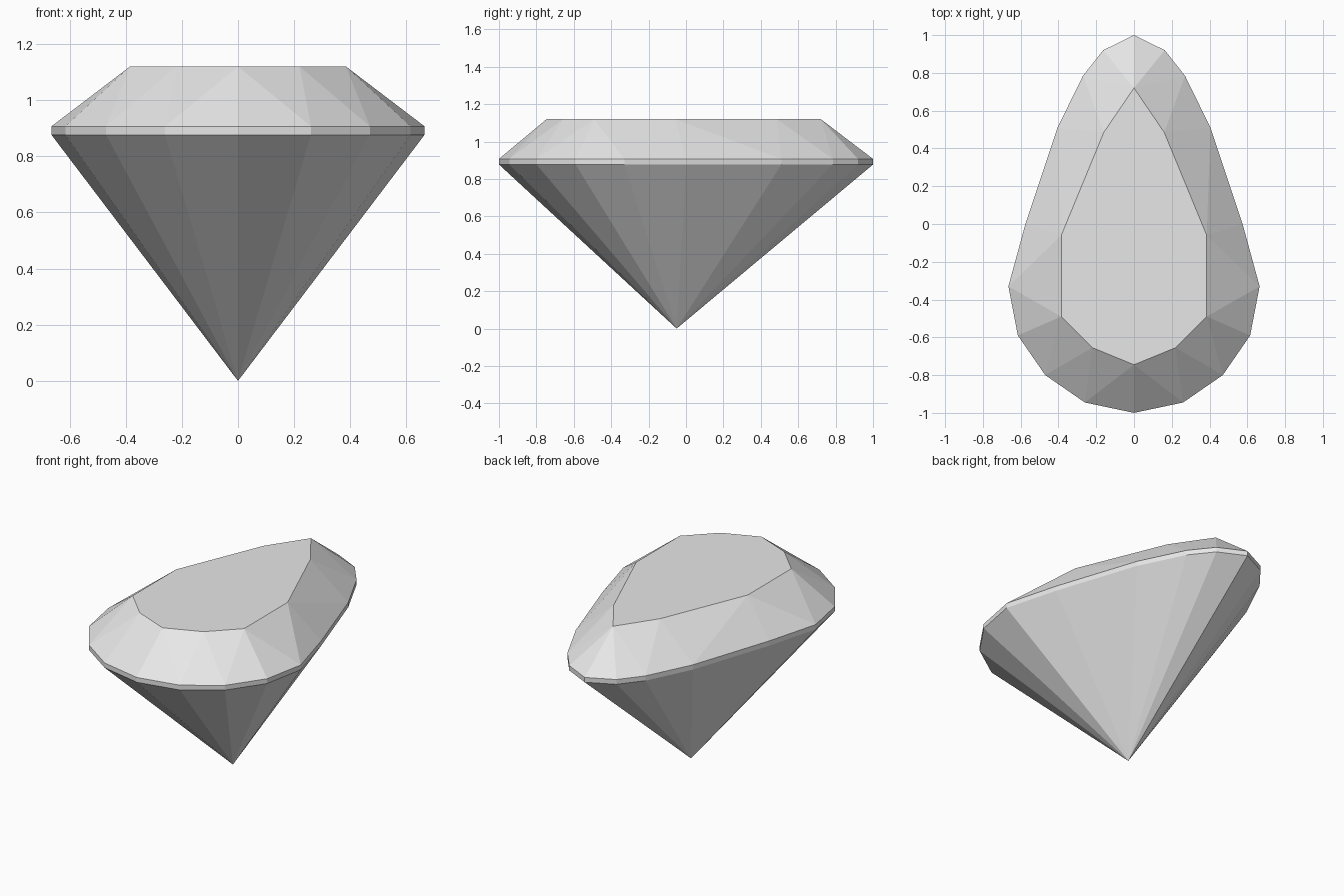
import bpy
import bmesh

cube = bpy.data.objects.get("Cube")
if cube:
    bpy.data.objects.remove(cube, do_unlink=True)

# Pale grey stone
stone = bpy.data.materials.new("pale grey stone")
stone.use_nodes = True
grey = (0.8, 0.8, 0.8, 1)
stone.diffuse_color = grey
stone.node_tree.nodes["Principled BSDF"].inputs["Base Color"].default_value = grey

# Half outlines of the pear shape, from the round front to the pointed back
GIRDLE = [(0, -1), (0.26, -0.945), (0.47, -0.80), (0.615, -0.59), (0.665, -0.33),
          (0.575, 0), (0.405, 0.51), (0.27, 0.785), (0.163, 0.92), (0, 1)]
TABLE = [(0, -0.745), (0.22, -0.655), (0.385, -0.49), (0.385, -0.06),
         (0.16, 0.485), (0, 0.72)]


def ring(bm, half, z):
    """Add the mirrored outline as points at height z."""
    mirrored = [(-x, y) for x, y in half if x > 0]
    for x, y in half + mirrored:
        bm.verts.new((x, y, z))


# Apex, girdle band and table; the hull between them forms the cut facets
bm = bmesh.new()
bm.verts.new((0, -0.05, 0))
ring(bm, GIRDLE, 0.877)
ring(bm, GIRDLE, 0.907)
ring(bm, TABLE, 1.12)
bmesh.ops.convex_hull(bm, input=bm.verts)

# Merge coplanar triangles into whole facets
bmesh.ops.dissolve_limit(bm, angle_limit=0.01, verts=bm.verts, edges=bm.edges)
bmesh.ops.recalc_face_normals(bm, faces=bm.faces)

mesh = bpy.data.meshes.new("pear_cut_gem")
bm.to_mesh(mesh)
bm.free()
mesh.materials.append(stone)
bpy.context.collection.objects.link(bpy.data.objects.new("pear_cut_gem", mesh))
